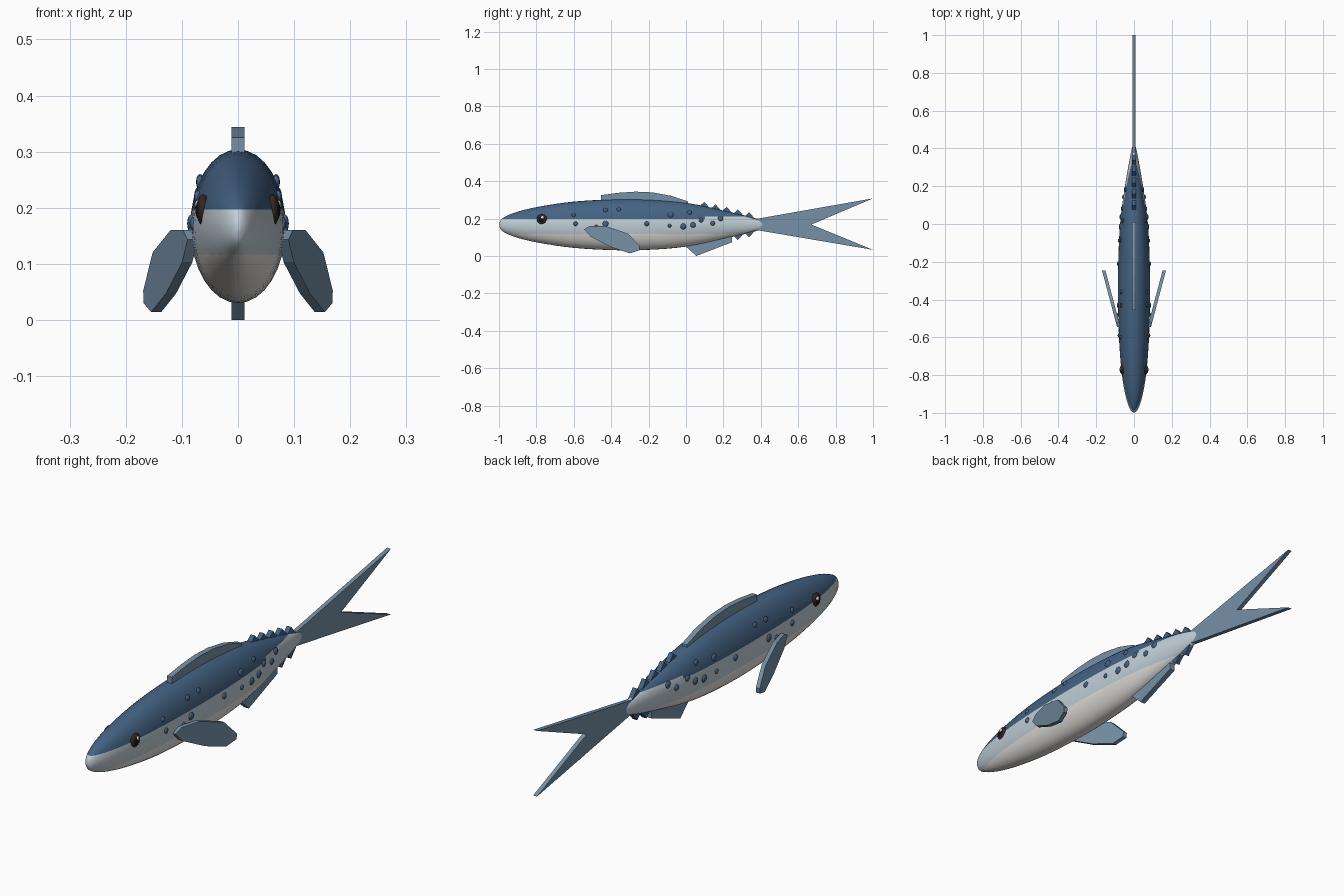
import bpy, bmesh, math
from mathutils import Vector

if "Cube" in bpy.data.objects:
    bpy.data.objects.remove(bpy.data.objects["Cube"])


def mat(name, r, g, b):
    m = bpy.data.materials.new(name)
    m.diffuse_color = (r, g, b, 1)
    m.use_nodes = True
    m.node_tree.nodes["Principled BSDF"].inputs["Base Color"].default_value = m.diffuse_color
    return m


BACK = mat("back_blue", 0.058, 0.125, 0.23)
SIDE = mat("side_silver", 0.53, 0.62, 0.68)
BELLY = mat("belly_white", 0.80, 0.78, 0.75)
FIN = mat("fin_blue_grey", 0.18, 0.28, 0.38)
EYE = mat("eye_brown", 0.035, 0.02, 0.015)
PUPIL = mat("pupil_black", 0.006, 0.006, 0.007)
GLINT = mat("glint_white", 0.9, 0.9, 0.9)
ZC = 0.167  # height of the body axis

# body stations: y, half width, half height
ST = [(-.998, .004, .008), (-.988, .016, .028), (-.96, .030, .047), (-.9, .047, .070),
      (-.8, .064, .094), (-.65, .077, .118), (-.5, .083, .131), (-.3, .085, .137),
      (-.1, .080, .128), (.05, .069, .109), (.2, .048, .076), (.3, .031, .053),
      (.38, .016, .032), (.42, .006, .016)]


def finish(name, bm, mats, smooth=None):
    bmesh.ops.recalc_face_normals(bm, faces=bm.faces)
    me = bpy.data.meshes.new(name)
    bm.to_mesh(me)
    bm.free()
    ob = bpy.data.objects.new(name, me)
    bpy.context.collection.objects.link(ob)
    for m in mats:
        me.materials.append(m)
    if smooth:
        bpy.ops.object.select_all(action='DESELECT')
        ob.select_set(True)
        bpy.context.view_layer.objects.active = ob
        bpy.ops.object.shade_smooth_by_angle(angle=math.radians(smooth))
    return ob


def station(u):
    """Smooth interpolation through the stations."""
    i = min(int(u), len(ST) - 2)
    t = u - i
    p = [Vector(ST[max(0, min(len(ST) - 1, i + k))]) for k in (-1, 0, 1, 2)]
    return 0.5 * (2 * p[1] + (p[2] - p[0]) * t + (2 * p[0] - 5 * p[1] + 4 * p[2] - p[3]) * t * t
                  + (3 * p[1] - p[0] - 3 * p[2] + p[3]) * t ** 3)


def radii(y):
    for a, b in zip(ST, ST[1:]):
        if a[0] <= y <= b[0]:
            t = (y - a[0]) / (b[0] - a[0])
            return a[1] + (b[1] - a[1]) * t, a[2] + (b[2] - a[2]) * t
    return ST[-1][1:]


def skin_x(y, z):
    rx, rz = radii(y)
    return rx * math.sqrt(max(0.05, 1 - ((z - ZC) / rz) ** 2))


# lofted body, cut at the colour lines
bm = bmesh.new()
N = 32
rings = []
for k in range((len(ST) - 1) * 3 + 1):
    y, rx, rz = station(k / 3)
    rings.append([bm.verts.new((rx * math.cos(2 * math.pi * j / N), y,
                                ZC + rz * math.sin(2 * math.pi * j / N))) for j in range(N)])
for a, b in zip(rings, rings[1:]):
    for j in range(N):
        bm.faces.new((a[j], a[(j + 1) % N], b[(j + 1) % N], b[j]))
bm.faces.new(rings[0])
bm.faces.new(rings[-1])
for z in (.117, .197, .211):
    bmesh.ops.bisect_plane(bm, geom=bm.verts[:] + bm.edges[:] + bm.faces[:],
                           plane_co=(0, 0, z), plane_no=(0, 0, 1))
for f in bm.faces:
    c = f.calc_center_median()
    top = .211 if c.y > .1 else .197
    f.material_index = 0 if c.z > top else (1 if c.z > .117 else 2)
finish("body", bm, [BACK, SIDE, BELLY], 40)


def plate(name, pts, half, m, place=None):
    """Extruded side-view (y, z) outline; place maps (x, y, z) into position."""
    place = place or (lambda x, y, z: (x, y, z))
    bm = bmesh.new()
    L, R = ([bm.verts.new(place(s * half, y, z)) for y, z in pts] for s in (-1, 1))
    bm.faces.new(L)
    bm.faces.new(R[::-1])
    for i in range(len(pts)):
        j = (i + 1) % len(pts)
        bm.faces.new((L[i], R[i], R[j], L[j]))
    return finish(name, bm, [m])


# fins on the centre line
plate("dorsal_fin", [(-.455, .27), (-.455, .325), (-.36, .338), (-.27, .344), (-.18, .34),
                     (-.08, .322), (.01, .292), (.01, .25)], .0115, FIN)
plate("anal_fin", [(-.01, .09), (0, .05), (.055, 0), (.245, .073), (.245, .12)], .0115, FIN)
plate("tail_fin", [(.34, .192), (1, .308), (.67, .168), (1, .033), (.34, .145)], .009, FIN)

# small finlets above and below the tail stalk
for i in range(5):
    y = .1 + .06 * i
    for s, part in ((1, "upper"), (-1, "lower")):
        h = radii(y)[1]
        pts = [(y - .035, ZC + s * (h - .005)), (y - .002, ZC + s * (h + .024)),
               (y + .03, ZC + s * (h - .012)), (y, ZC + s * (h - .03))]
        plate(f"{part}_finlet_{i + 1}", pts, .01, BACK)

# pectoral fins, swept outwards towards the rear
PEC = [(-.545, .143), (-.515, .16), (-.43, .16), (-.31, .12), (-.247, .052), (-.25, .03),
       (-.30, .014), (-.40, .047), (-.51, .103)]
for s, part in ((1, "right"), (-1, "left")):
    plate(f"pectoral_fin_{part}", PEC, .009, FIN,
          lambda x, y, z, s=s: (s * (.081 + .265 * (y + .545) + x), y, z))


def blob(name, loc, size, m, seg=16):
    bm = bmesh.new()
    bmesh.ops.create_uvsphere(bm, u_segments=seg, v_segments=seg // 2, radius=1)
    for v in bm.verts:
        v.co = Vector(a * b for a, b in zip(v.co, size)) + Vector(loc)
    finish(name, bm, [m], 60)


# spots: y, z, radius (same on both sides)
SPOTS = [(-.60, .22, .011), (-.59, .172, .012), (-.43, .245, .013), (-.36, .248, .012),
         (-.43, .172, .016), (-.48, .155, .011), (-.21, .173, .013), (-.083, .22, .016),
         (-.088, .162, .010), (-.015, .158, .016), (.018, .232, .013), (.037, .166, .015),
         (.08, .192, .013), (.142, .175, .013), (.184, .2, .015)]
for s, part in ((1, "right"), (-1, "left")):
    for i, (y, z, r) in enumerate(SPOTS):
        blob(f"spot_{part}_{i + 1}", (s * skin_x(y, z), y, z), (.007, r, r), BACK, 12)
    # eyes with pupil and glint
    blob(f"eye_{part}", (s * .062, -.77, .196), (.012, .028, .028), EYE, 20)
    blob(f"pupil_{part}", (s * .067, -.772, .196), (.009, .019, .019), PUPIL)
    blob(f"glint_{part}", (s * .071, -.768, .205), (.006, .009, .009), GLINT, 12)
